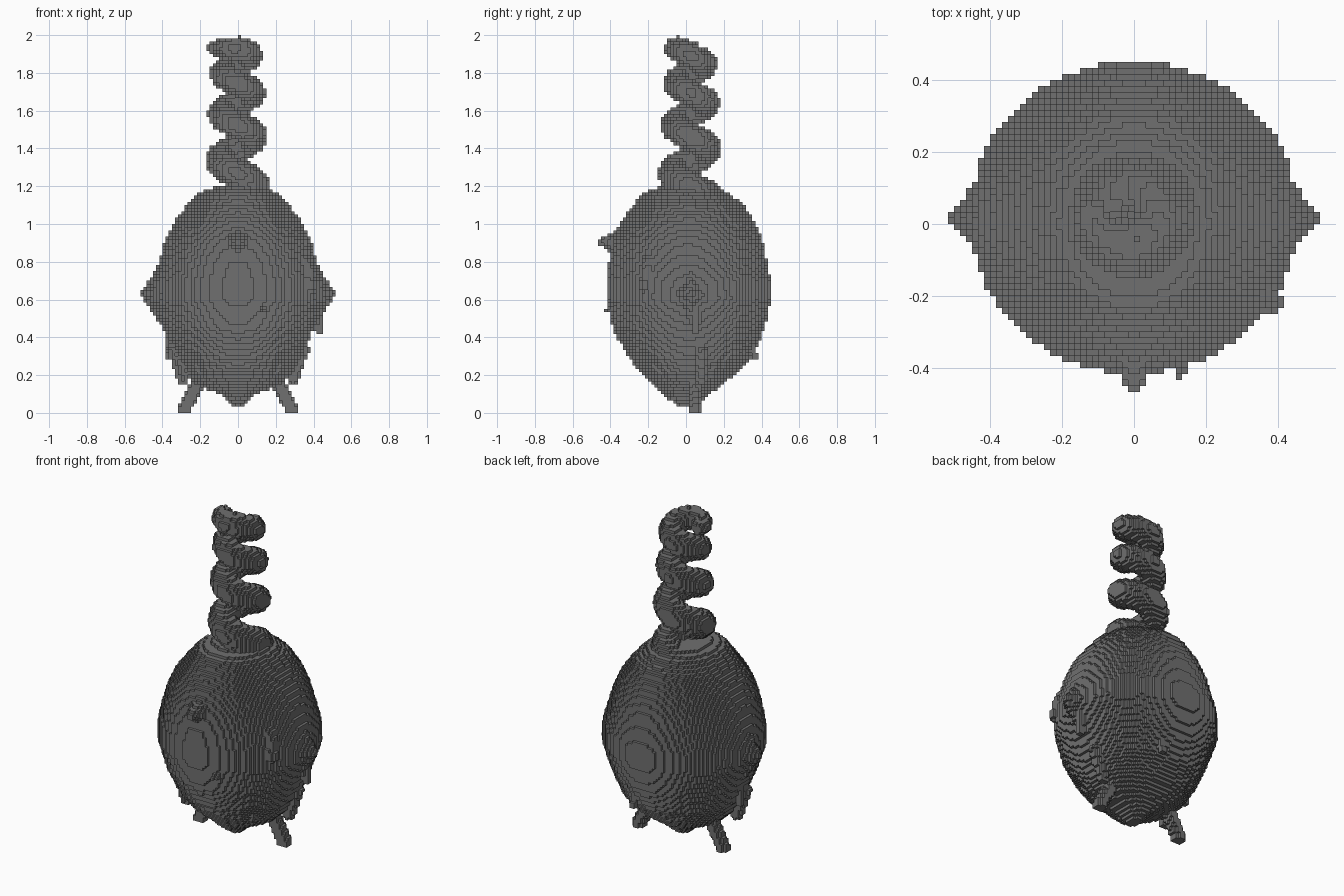
import bpy
import bmesh
import math
from mathutils import Vector

CELL = 2 / 120

cube = bpy.data.objects.get("Cube")
if cube:
    bpy.data.objects.remove(cube)

grey = bpy.data.materials.new("dark grey")
grey.use_nodes = True
COLOUR = (0.16, 0.16, 0.16, 1)
grey.diffuse_color = COLOUR
grey.node_tree.nodes["Principled BSDF"].inputs["Base Color"].default_value = COLOUR


def ball(cells, centre, radius):
    """Fill every block whose centre lies inside a ball."""
    lo = [math.floor((c - radius) / CELL) for c in centre]
    hi = [math.ceil((c + radius) / CELL) for c in centre]
    for i in range(lo[0], hi[0] + 1):
        for j in range(lo[1], hi[1] + 1):
            for k in range(max(lo[2], 0), hi[2] + 1):
                p = Vector((i + 0.5, j + 0.5, k + 0.5)) * CELL
                if (p - Vector(centre)).length <= radius:
                    cells.add((i, j, k))


def rod(start, end, r0, r1, steps=14):
    """Tapered rod of blocks between two points."""
    cells = set()
    a, b = Vector(start), Vector(end)
    for s in range(steps + 1):
        t = s / steps
        ball(cells, a.lerp(b, t), r0 + (r1 - r0) * t)
    return cells


# Body profile: height, half width, front edge, back edge
PROFILE = [
    (0.03, 0.02, -0.03, 0.04), (0.10, 0.10, -0.13, 0.13),
    (0.15, 0.22, -0.17, 0.19), (0.20, 0.28, -0.23, 0.26),
    (0.30, 0.34, -0.31, 0.35), (0.45, 0.40, -0.39, 0.42),
    (0.60, 0.455, -0.415, 0.45), (0.70, 0.45, -0.415, 0.45),
    (0.80, 0.42, -0.41, 0.43), (0.90, 0.39, -0.39, 0.41),
    (1.00, 0.345, -0.35, 0.37), (1.10, 0.27, -0.28, 0.31),
    (1.167, 0.2, -0.23, 0.22), (1.20, 0.12, -0.12, 0.14),
]


def body_cells():
    cells = set()
    for low, high in zip(PROFILE, PROFILE[1:]):
        for k in range(round(low[0] / CELL), round(high[0] / CELL)):
            t = ((k + 0.5) * CELL - low[0]) / (high[0] - low[0])
            w, f, b = (p + (q - p) * t for p, q in zip(low[1:], high[1:]))
            cy, ry = (f + b) / 2, (b - f) / 2
            for i in range(-32, 32):
                for j in range(-32, 32):
                    x, y = (i + 0.5) * CELL, (j + 0.5) * CELL
                    if abs(x / w) ** 2.04 + abs((y - cy) / ry) ** 2.04 <= 1:
                        cells.add((i, j, k))
    return cells


def side_point(side):
    """Blunt point swelling out of the flank."""
    cells = set()
    for i in range(20, 31):
        x = (i + 0.5) * CELL
        r = 0.02 + (0.51 - x) * 1.3
        for j in range(-12, 16):
            for k in range(20, 56):
                y, z = (j + 0.5) * CELL - 0.02, (k + 0.5) * CELL - 0.63
                if abs(y) * 1.15 + abs(z) * 0.9 <= r:
                    cells.add((i if side > 0 else -i - 1, j, k))
    return cells


def coil_cells():
    """Tapering spiral that winds clockwise as it climbs to a thin tip."""
    cells = set()
    for s in range(-40, 351):
        t = s / 100
        tip = max(0, t - 3.2)
        a = -2 * math.pi * t
        ring = 0.096 - 0.008 * t + 0.15 * tip
        centre = (-0.005 + ring * math.cos(a), 0.025 + ring * math.sin(a),
                  min(1.2 + 0.28 * t - 0.0165 * t * t, 1.93))
        ball(cells, centre, 0.08 - 0.005 * t - 0.06 * tip)
    return cells


parts = {"body": body_cells(), "coil": coil_cells()}

# Paired legs, flank points and ragged lower flaps
for name, side in (("left", 1), ("right", -1)):
    parts[name + "_leg"] = rod((side * 0.285, 0.045, 0.02),
                               (side * 0.2, 0.045, 0.18), 0.036, 0.036)
    parts[name + "_side_point"] = side_point(side)
    parts[name + "_flap"] = rod((side * 0.29, side * 0.08, 0.175),
                                (side * 0.35, side * 0.08, 0.34), 0.03, 0.03)

# Beak and small loose tufts
parts["beak"] = rod((0, -0.37, 0.9), (0, -0.45, 0.905), 0.06, 0.018)
parts["right_tuft"] = rod((-0.37, 0, 0.3), (-0.37, 0, 0.44), 0.022, 0.022)
parts["left_tuft"] = rod((0.42, 0.05, 0.54), (0.43, 0.05, 0.43), 0.03, 0.022)
parts["left_front_tuft"] = rod((0.36, -0.2, 0.8), (0.385, -0.22, 0.67), 0.03, 0.03)
parts["back_tuft"] = rod((0.1, 0.34, 0.36), (0.1, 0.365, 0.3), 0.025, 0.018)
parts["front_tuft"] = rod((0.13, -0.38, 0.55), (0.13, -0.415, 0.54), 0.025, 0.015)

# Each side of a block: its direction and its corners
SIDES = []
for axis in range(3):
    for sign in (0, 1):
        step = [0, 0, 0]
        step[axis] = 1 if sign else -1
        corners = []
        for u, v in ((0, 0), (1, 0), (1, 1), (0, 1)):
            c = [0, 0, 0]
            c[axis], c[(axis + 1) % 3], c[(axis + 2) % 3] = sign, u, v
            corners.append(tuple(c))
        SIDES.append((step, corners if sign else corners[::-1]))


def build(name, cells, solid):
    """Make the outer faces of a block part as one flat-shaded mesh."""
    bm = bmesh.new()
    verts = {}
    for cell in sorted(cells):
        for step, corners in SIDES:
            if tuple(a + b for a, b in zip(cell, step)) in solid:
                continue
            face = []
            for corner in corners:
                key = tuple(a + b for a, b in zip(cell, corner))
                if key not in verts:
                    verts[key] = bm.verts.new(Vector(key) * CELL)
                face.append(verts[key])
            bm.faces.new(face)
    mesh = bpy.data.meshes.new(name)
    bm.to_mesh(mesh)
    bm.free()
    mesh.materials.append(grey)
    obj = bpy.data.objects.new(name, mesh)
    bpy.context.collection.objects.link(obj)


solid = set().union(*parts.values())
used = set()
for name, cells in parts.items():
    build(name, cells - used, solid)
    used |= cells
